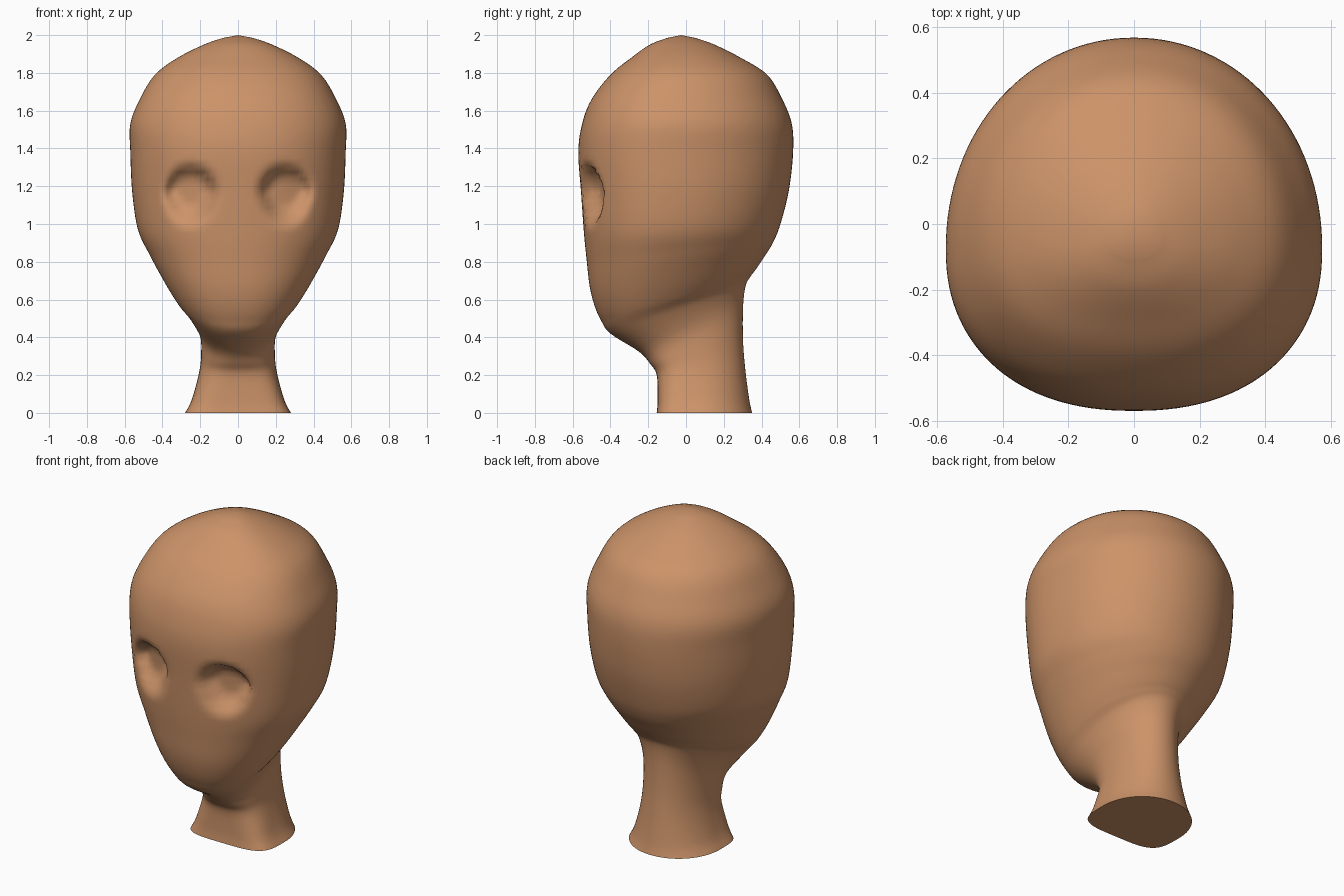
import bpy
import bmesh
from math import sin, cos, pi, hypot
from mathutils import Vector

default_cube = bpy.data.objects.get("Cube")
if default_cube:
    bpy.data.objects.remove(default_cube, do_unlink=True)

SEGMENTS = 128   # points around each cross-section
STEPS = 6        # smooth steps between two sections

# Sections from neck base to crown: front y, front z, back y, back z, half width
SECTIONS = [
    (-.155, 0, .35, 0, .28),
    (-.15, .07, .335, .07, .245),
    (-.155, .2, .315, .22, .207),
    (-.19, .26, .302, .38, .195),
    (-.25, .325, .302, .56, .203),
    (-.40, .42, .315, .67, .26),
    (-.45, .49, .34, .72, .315),
    (-.485, .57, .37, .76, .36),
    (-.51, .67, .41, .82, .41),
    (-.525, .8, .46, .9, .47),
    (-.54, .95, .5, 1, .53),
    (-.555, 1.16, .545, 1.18, .56),
    (-.57, 1.38, .567, 1.38, .57),
    (-.55, 1.53, .56, 1.53, .57),
    (-.5, 1.66, .51, 1.66, .52),
    (-.4, 1.79, .43, 1.79, .44),
    (-.29, 1.88, .29, 1.88, .32),
    (-.19, 1.95, .15, 1.95, .18),
    (-.1, 1.985, .05, 1.985, .08),
]


def make_material(name, color):
    material = bpy.data.materials.new(name)
    material.use_nodes = True
    material.diffuse_color = color
    shader = next(n for n in material.node_tree.nodes if n.type == "BSDF_PRINCIPLED")
    shader.inputs["Base Color"].default_value = color
    shader.inputs["Roughness"].default_value = 0.7
    return material


def smoothstep(low, high, value):
    t = min(max((value - low) / (high - low), 0), 1)
    return t * t * (3 - 2 * t)


def spline(a, b, c, d, t):
    """Pass smoothly from b to c, with a and d as neighbours."""
    return b + t / 2 * (c - a + t * (2 * a - 5 * b + 4 * c - d
                                     + t * (3 * (b - c) + d - a)))


def refine(sections):
    """Fill in the sections along a smooth curve."""
    last = len(sections) - 1
    rows = []
    for i in range(last):
        near = [sections[min(max(i + k, 0), last)] for k in (-1, 0, 1, 2)]
        for step in range(STEPS):
            rows.append([spline(*values, step / STEPS) for values in zip(*near)])
    rows.append(sections[last])
    return rows


def power(value, exponent):
    return (1 if value >= 0 else -1) * abs(value) ** (2 / exponent)


def section_point(row, angle):
    """Tilted oval, squarer in front than behind; boxy at the neck base."""
    front, front_z, back, back_z, half_width = row
    middle = front + (back - front) * 0.43
    if cos(angle) > 0:
        exponent = 2.25 + 1.75 * (1 - smoothstep(0, 0.35, front_z))
        reach = front - middle
    else:
        exponent = 2.05
        reach = back - middle
    x = half_width * power(sin(angle), exponent)
    y = middle + reach * abs(power(cos(angle), exponent))
    z = front_z + (back_z - front_z) * (y - front) / (back - front)
    return Vector((x, y, z))


def press_eye_sockets(point):
    """Push the face back in two ovals, steep at the brow and soft below."""
    if point.y > -0.2:
        return point
    across = (abs(point.x) - 0.25) / 0.16
    offset = point.z - 1.16
    up = offset / (0.165 if offset > 0 else 0.19)
    inner = 0.55 if offset > 0 else 0.3
    point.y += 0.085 * (1 - smoothstep(inner, 1, hypot(across, up)))
    return point


# Head and neck as one lofted skin
bm = bmesh.new()
rings = []
for row in refine(SECTIONS):
    points = [section_point(row, 2 * pi * i / SEGMENTS) for i in range(SEGMENTS)]
    rings.append([bm.verts.new(press_eye_sockets(p)) for p in points])

for lower, upper in zip(rings, rings[1:]):
    for i in range(SEGMENTS):
        j = (i + 1) % SEGMENTS
        bm.faces.new((lower[i], lower[j], upper[j], upper[i]))

# Crown tip and flat neck base
crown = bm.verts.new((0, -0.025, 2))
for i in range(SEGMENTS):
    bm.faces.new((rings[-1][i], rings[-1][(i + 1) % SEGMENTS], crown))
bm.faces.new(rings[0])
bmesh.ops.recalc_face_normals(bm, faces=bm.faces)

mesh = bpy.data.meshes.new("head_and_neck")
bm.to_mesh(mesh)
bm.free()
head = bpy.data.objects.new("head_and_neck", mesh)
bpy.context.collection.objects.link(head)
mesh.materials.append(make_material("warm_tan", (0.6, 0.29, 0.14, 1)))

# Smooth skin with a crisp edge under the neck
bpy.context.view_layer.objects.active = head
head.select_set(True)
bpy.ops.object.shade_smooth_by_angle(angle=pi / 3)
